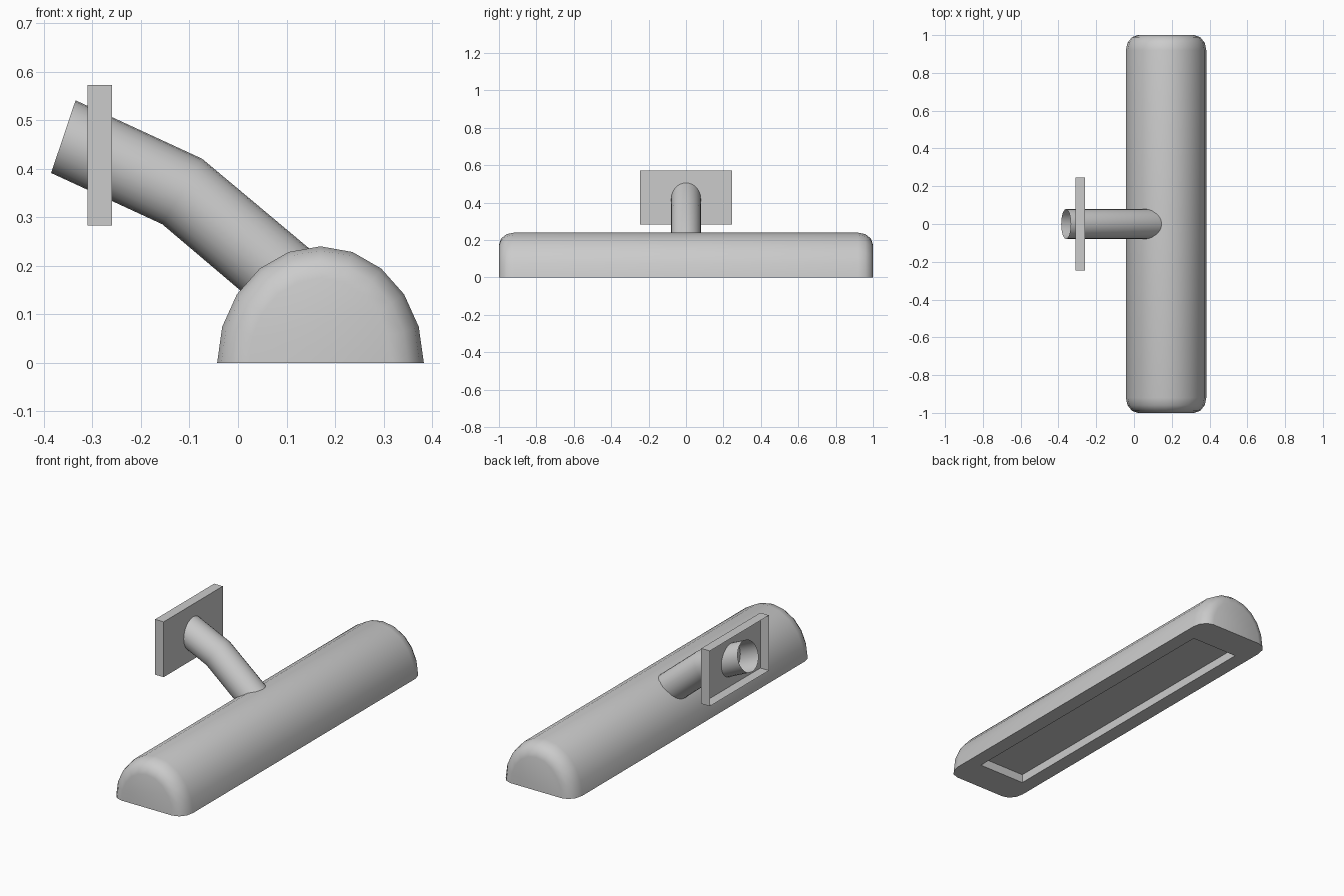
import bpy, bmesh, math
from mathutils import Vector

if "Cube" in bpy.data.objects:
    bpy.data.objects.remove(bpy.data.objects["Cube"])


def make_object(name, bm):
    bmesh.ops.recalc_face_normals(bm, faces=bm.faces[:])
    mesh = bpy.data.meshes.new(name)
    bm.to_mesh(mesh)
    bm.free()
    ob = bpy.data.objects.new(name, mesh)
    bpy.context.collection.objects.link(ob)
    return ob


def activate(ob):
    bpy.ops.object.select_all(action='DESELECT')
    ob.select_set(True)
    bpy.context.view_layer.objects.active = ob


def loft(bm, rings, closed=True):
    loops = [[bm.verts.new(p) for p in r] for r in rings]
    for a, b in zip(loops, loops[1:]):
        n = len(a)
        for i in range(n if closed else n - 1):
            j = (i + 1) % n
            bm.faces.new((a[i], a[j], b[j], b[i]))
    return loops


def box(name, lo, hi, open_back=False):
    bm = bmesh.new()
    bmesh.ops.create_cube(bm, size=1)
    for v in bm.verts:
        v.co = Vector([(l + h) / 2 + c * (h - l) for l, h, c in zip(lo, hi, v.co)])
    bmesh.ops.recalc_face_normals(bm, faces=bm.faces[:])
    if open_back:
        back = [f for f in bm.faces if f.normal.x < -0.9]
        bmesh.ops.delete(bm, geom=back, context='FACES_ONLY')
        # keep outward orientation on the open tray
        mesh = bpy.data.meshes.new(name)
        bm.to_mesh(mesh)
        bm.free()
        ob = bpy.data.objects.new(name, mesh)
        bpy.context.collection.objects.link(ob)
        return ob
    return make_object(name, bm)


# lamp shade: half-round bar with rounded ends
CX, RX, RZ, INSET, END = 0.17, 0.213, 0.24, 0.065, 0.08
half = [(-1 + END * (1 - math.sin(t)), INSET * (1 - math.cos(t)))
        for t in [math.pi / 2 * k / 3 for k in (3, 2, 1, 0)]]
stations = half + [(-y, d) for y, d in reversed(half)]
rings = [[(CX - (RX - d) * math.cos(math.pi * i / 10), y, (RZ - d) * math.sin(math.pi * i / 10))
          for i in range(11)] for y, d in stations]
bm = bmesh.new()
loops = loft(bm, rings, closed=False)
bm.faces.new(loops[0])
bm.faces.new(loops[-1])
bm.faces.new([l[0] for l in loops] + [l[-1] for l in reversed(loops)])
shade = make_object("lamp_shade", bm)

# light recess in the underside
cutter = box("recess_cutter", (0.035, -0.83, -0.1), (0.305, 0.83, 0.045))
cutter.hide_render = True
mod = shade.modifiers.new("recess", 'BOOLEAN')
mod.operation = 'DIFFERENCE'
mod.solver = 'EXACT'
mod.object = cutter
activate(shade)
bpy.ops.object.modifier_apply(modifier=mod.name)
bpy.data.objects.remove(cutter)
bpy.ops.object.shade_smooth_by_angle(angle=math.radians(40))

# bent arm: open tube
path = [((-0.36, 0.466), (0.95, -0.32)),
        ((-0.115, 0.353), (0.85, -0.52)),
        ((0.12, 0.155), (0.765, -0.645))]
R, N = 0.079, 24
tube = []
for (x, z), n in path:
    u = Vector((-n[1], 0, n[0])).normalized()
    tube.append([Vector((x, 0, z)) + R * (u * math.cos(a) + Vector((0, 1, 0)) * math.sin(a))
                 for a in [2 * math.pi * i / N for i in range(N)]])
bm = bmesh.new()
loft(bm, tube)
arm = make_object("bent_arm", bm)
activate(arm)
bpy.ops.object.shade_smooth_by_angle(angle=math.radians(40))

# mounting plate: shallow tray, open at the back
box("mounting_plate", (-0.31, -0.245, 0.283), (-0.26, 0.245, 0.573), open_back=True)
